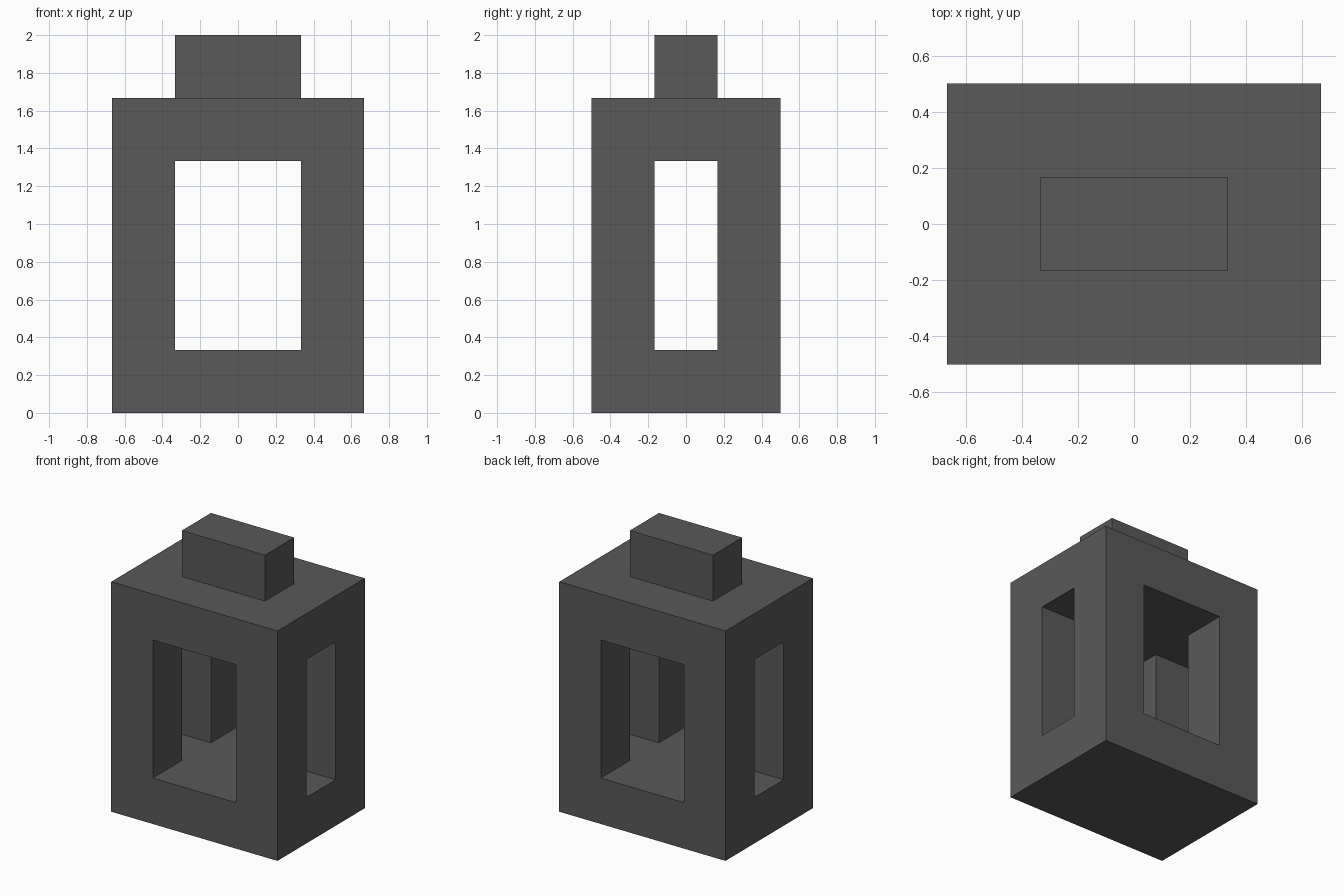
import bpy

if "Cube" in bpy.data.objects:
    bpy.data.objects.remove(bpy.data.objects["Cube"])

U = 1 / 3  # the whole model sits on a grid of this step

grey = bpy.data.materials.new("dark grey")
grey.diffuse_color = (0.1, 0.1, 0.1, 1)
grey.use_nodes = True
grey.node_tree.nodes["Principled BSDF"].inputs["Base Color"].default_value = grey.diffuse_color


def box(name, size, bottom):
    """Box centred on x and y; size and bottom height in grid steps."""
    sx, sy, sz = (s * U for s in size)
    bpy.ops.mesh.primitive_cube_add(size=1, location=(0, 0, bottom * U + sz / 2))
    ob = bpy.context.object
    ob.name = name
    ob.scale = (sx, sy, sz)
    bpy.ops.object.transform_apply(location=True, rotation=False, scale=True)
    ob.data.materials.append(grey)
    return ob


# Body: solid block with a window passage through each pair of sides
body = box("lantern_body", (4, 3, 5), 0)
for name, size in (("front_back_cutter", (2, 5, 3)), ("side_cutter", (6, 1, 3))):
    cutter = box(name, size, 1)
    cutter.hide_render = True
    cutter.hide_set(True)
    cut = body.modifiers.new(name, 'BOOLEAN')
    cut.operation = 'DIFFERENCE'
    cut.solver = 'EXACT'
    cut.object = cutter

# Cap block on the roof
box("top_block", (2, 1, 1), 5)
